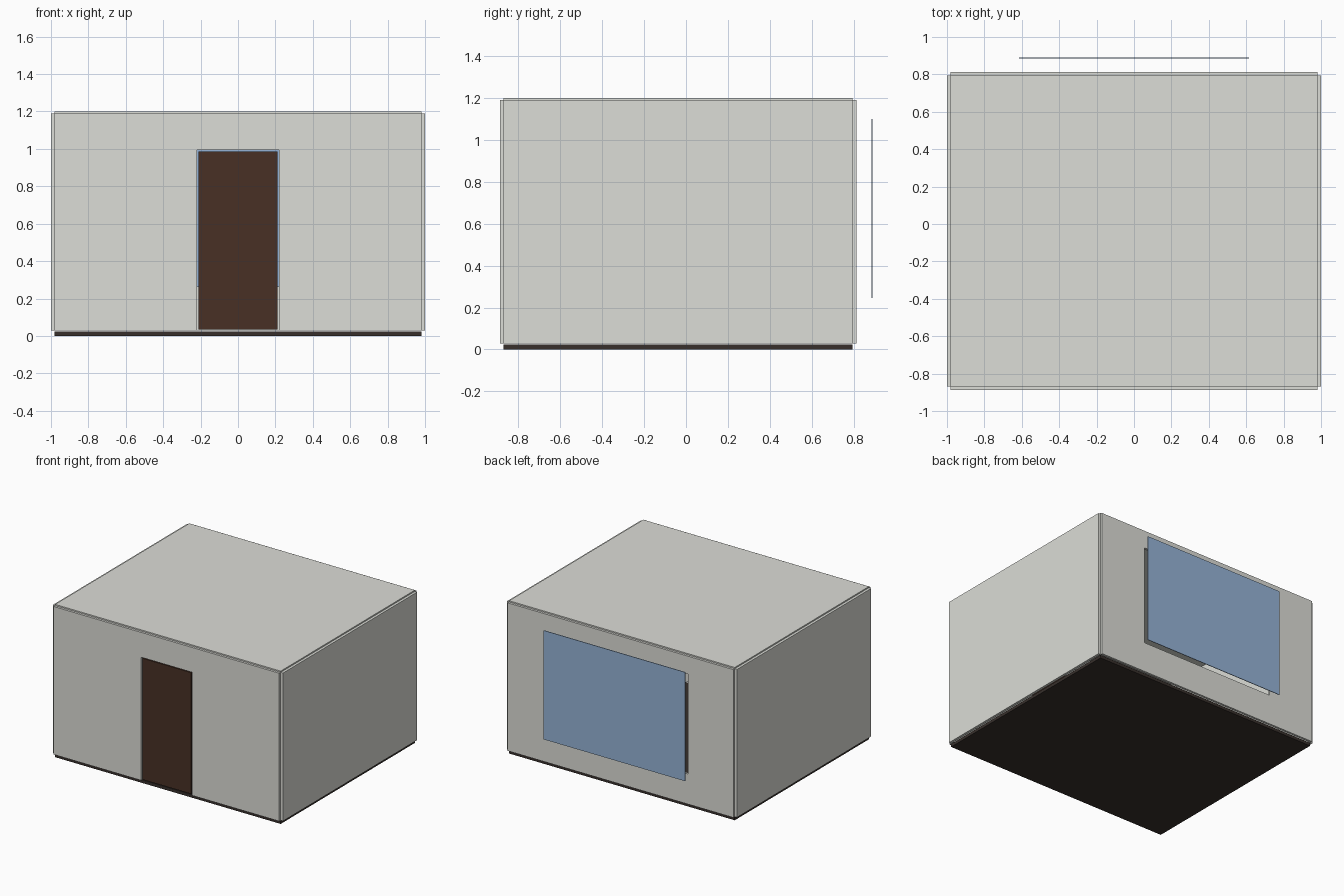
import bpy, bmesh
from mathutils import Vector

if "Cube" in bpy.data.objects:
    bpy.data.objects.remove(bpy.data.objects["Cube"])


def material(name, r, g, b):
    lin = lambda c: (c / 255 / 12.92) if c < 11 else ((c / 255 + 0.055) / 1.055) ** 2.4
    m = bpy.data.materials.new(name)
    m.diffuse_color = (lin(r), lin(g), lin(b), 1)
    m.use_nodes = True
    m.node_tree.nodes["Principled BSDF"].inputs["Base Color"].default_value = m.diffuse_color
    return m


plaster = material("plaster_grey", 220, 221, 215)
wood = material("dark_wood", 72, 48, 37)
flooring = material("dark_floor", 55, 47, 43)
glass = material("blue_glass", 150, 180, 215)


def panel(name, mat, origin, u, v, us, vs, push, hole=None):
    """Grid panel spanned by axes u, v, leaving out one cell, extruded by push."""
    bm = bmesh.new()
    o, u, v = Vector(origin), Vector(u), Vector(v)
    grid = [[bm.verts.new(o + u * a + v * b) for b in vs] for a in us]
    for i in range(len(us) - 1):
        for j in range(len(vs) - 1):
            if (i, j) != hole:
                bm.faces.new((grid[i][j], grid[i + 1][j], grid[i + 1][j + 1], grid[i][j + 1]))
    loose = [w for w in bm.verts if not w.link_faces]
    bmesh.ops.delete(bm, geom=loose, context='VERTS')
    # keep the first layer of faces as the inner side of the solid
    res = bmesh.ops.extrude_face_region(bm, geom=bm.faces[:], use_keep_orig=True)
    moved = [e for e in res["geom"] if isinstance(e, bmesh.types.BMVert)]
    bmesh.ops.translate(bm, verts=moved, vec=Vector(push))
    bmesh.ops.recalc_face_normals(bm, faces=bm.faces[:])
    me = bpy.data.meshes.new(name)
    bm.to_mesh(me)
    bm.free()
    me.materials.append(mat)
    ob = bpy.data.objects.new(name, me)
    bpy.context.collection.objects.link(ob)
    return ob


X, Y, Z = (1, 0, 0), (0, 1, 0), (0, 0, 1)
W, F, B = 0.98, -0.87, 0.795      # inner half width, front and back
LOW, TOP = 0.028, 1.19            # wall foot and wall top

# floor and roof slabs
panel("floor", flooring, (0, 0, 0), X, Y, [-W, W], [F, B], (0, 0, 0.024))
panel("roof", plaster, (0, 0, TOP), X, Y, [-W, W], [F, B], (0, 0, 0.01))

# side walls, pushed outward so the corners stay notched
for name, s in (("left_wall", -1), ("right_wall", 1)):
    panel(name, plaster, (s * W, 0, 0), Y, Z, [F, B], [LOW, TOP], (s * 0.02, 0, 0))

# front wall with doorway, back wall with window opening
panel("front_wall", plaster, (0, F, 0), X, Z, [-W, -0.22, 0.22, W],
      [LOW, 0.995, TOP], (0, -0.018, 0), hole=(1, 0))
panel("back_wall", plaster, (0, B, 0), X, Z, [-W, -0.585, 0.585, W],
      [LOW, 0.265, 1.05, TOP], (0, 0.018, 0), hole=(1, 1))

# door leaf just behind the wall face, and the glass pane standing off the back wall
panel("door", wood, (0, -0.874, 0), X, Z, [-0.211, 0.211], [0.035, 0.987], (0, -0.009, 0))
panel("window_pane", glass, (0, 0.884, 0), X, Z, [-0.615, 0.615], [0.245, 1.1], (0, 0.005, 0))
